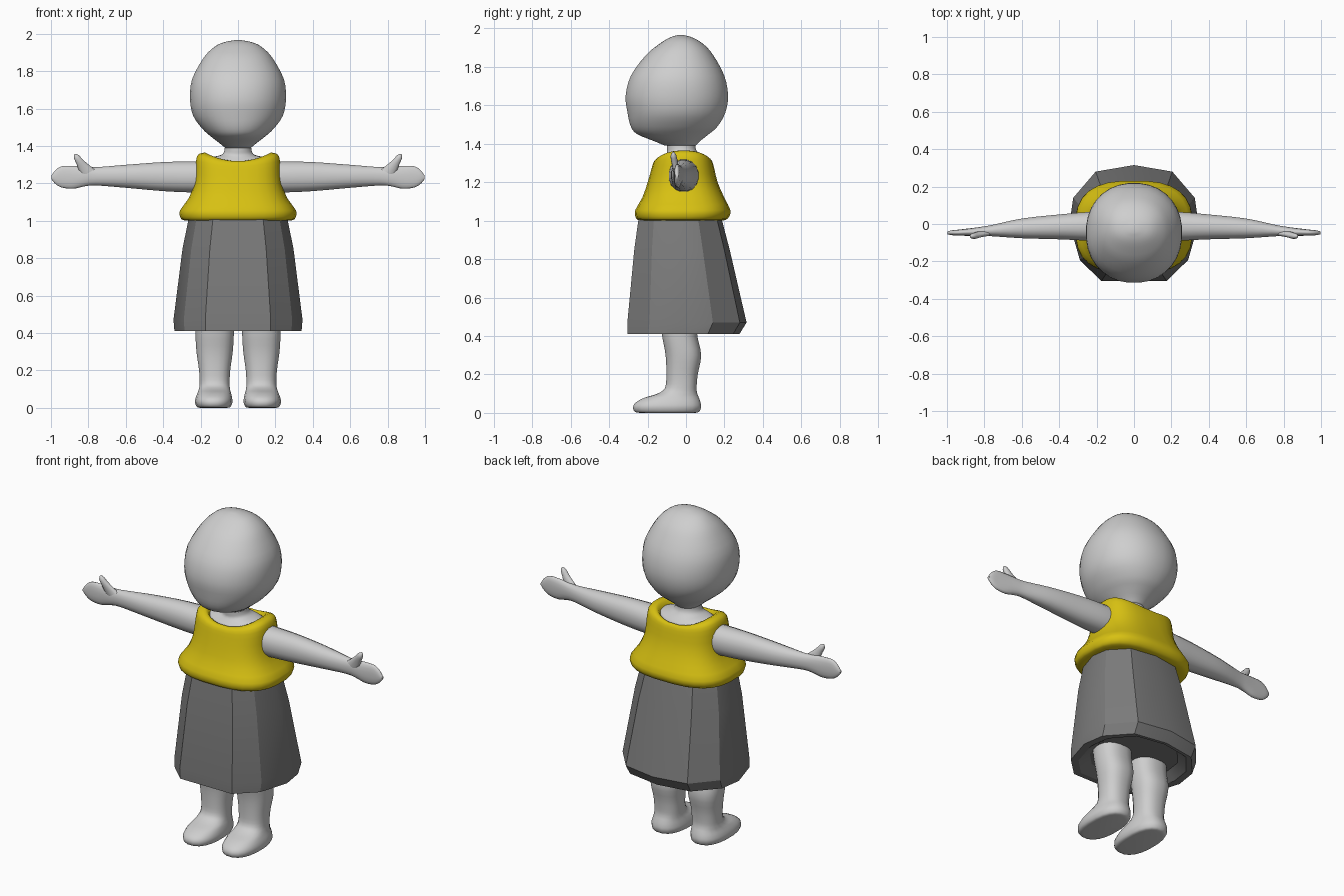
import bpy, bmesh, math
from mathutils import Vector


def material(name, rgb):
    m = bpy.data.materials.new(name)
    m.diffuse_color = (*rgb, 1)
    return m


SKIN = material("light_grey", (0.62, 0.62, 0.62))
YELLOW = material("yellow", (0.68, 0.53, 0.006))
GREY = material("dark_grey", (0.2, 0.2, 0.2))


def smooth_keys(keys, steps):
    """Catmull-Rom interpolation between rows of key numbers."""
    out = []
    for i in range(len(keys) - 1):
        rows = [keys[max(i - 1, 0)], keys[i], keys[i + 1], keys[min(i + 2, len(keys) - 1)]]
        for s in range(steps):
            t = s / steps
            out.append([0.5 * (2 * b + (c - a) * t + (2 * a - 5 * b + 4 * c - d) * t * t
                               + (3 * b - a - 3 * c + d) * t ** 3) for a, b, c, d in zip(*rows)])
    return out + [list(keys[-1])]


def oval(n, power):
    """Unit superellipse outline."""
    pts = []
    for i in range(n):
        a = 2 * math.pi * (i + 0.5) / n
        c, s = math.cos(a), math.sin(a)
        pts.append((math.copysign(abs(c) ** (2 / power), c), math.copysign(abs(s) ** (2 / power), s)))
    return pts


def loft(name, rings, mat, mirror=False, angle=60):
    """Skin a closed surface over a list of rings."""
    bm = bmesh.new()
    rows = [[bm.verts.new(p) for p in ring] for ring in rings]
    n = len(rows[0])
    for a, b in zip(rows, rows[1:]):
        for i in range(n):
            j = (i + 1) % n
            bm.faces.new((a[i], a[j], b[j], b[i]))
    bm.faces.new(rows[0])
    bm.faces.new(rows[-1])
    bmesh.ops.recalc_face_normals(bm, faces=bm.faces)
    me = bpy.data.meshes.new(name)
    bm.to_mesh(me)
    bm.free()
    me.materials.append(mat)
    ob = bpy.data.objects.new(name, me)
    bpy.context.collection.objects.link(ob)
    if mirror:
        ob.modifiers.new("mirror", "MIRROR").use_mirror_merge = False
    bpy.ops.object.select_all(action="DESELECT")
    ob.select_set(True)
    bpy.context.view_layer.objects.active = ob
    bpy.ops.object.shade_smooth_by_angle(angle=math.radians(angle))
    return ob


def upright(keys, n=24, power=2.0, steps=3):
    """Rings stacked in z; key = z, centre x, half width, front y, back y, rise toward the sides."""
    rings = []
    for z, cx, hx, yf, yb, rise in smooth_keys(keys, steps):
        rings.append([Vector((cx + u * hx, (yf + yb) / 2 + v * (yb - yf) / 2, z + rise * u * u))
                      for u, v in oval(n, power)])
    return rings


def sideways(keys, n=16, steps=3):
    """Rings stacked in x; key = x, low z, high z, front y, back y."""
    rings = []
    for x, z0, z1, yf, yb in smooth_keys(keys, steps):
        rings.append([Vector((x, (yf + yb) / 2 + u * (yb - yf) / 2, (z0 + z1) / 2 + v * (z1 - z0) / 2))
                      for u, v in oval(n, 2.2)])
    return rings


# Head
loft("head", upright([
    (1.39, 0, 0.07, -0.11, 0.05, 0), (1.415, 0, 0.10, -0.17, 0.075, 0),
    (1.45, 0, 0.145, -0.255, 0.12, 0), (1.49, 0, 0.19, -0.288, 0.165, 0),
    (1.56, 0, 0.24, -0.305, 0.205, 0), (1.65, 0, 0.258, -0.315, 0.22, 0),
    (1.755, 0, 0.247, -0.287, 0.20, 0), (1.86, 0, 0.192, -0.21, 0.143, 0),
    (1.915, 0, 0.145, -0.145, 0.095, 0), (1.95, 0, 0.09, -0.09, 0.04, 0),
    (1.965, 0, 0.02, -0.045, -0.01, 0)], n=32, power=2.15), SKIN)

# Neck and upper chest
loft("neck", upright([
    (1.22, 0, 0.17, -0.14, 0.11, 0), (1.30, 0, 0.165, -0.135, 0.11, 0.02),
    (1.33, 0, 0.14, -0.115, 0.09, 0.01), (1.352, 0, 0.09, -0.10, 0.065, 0),
    (1.38, 0, 0.072, -0.10, 0.05, 0), (1.45, 0, 0.072, -0.10, 0.05, 0)]), SKIN)

# Sleeveless top with flared hem and raised shoulders
loft("top", upright([
    (1.00, 0, 0.24, -0.21, 0.17, 0), (1.003, 0, 0.295, -0.25, 0.205, 0),
    (1.02, 0, 0.31, -0.264, 0.225, 0), (1.055, 0, 0.312, -0.265, 0.232, 0),
    (1.12, 0, 0.265, -0.228, 0.20, 0), (1.20, 0, 0.235, -0.20, 0.165, 0),
    (1.27, 0, 0.228, -0.18, 0.148, 0.02), (1.305, 0, 0.22, -0.168, 0.138, 0.04),
    (1.318, 0, 0.195, -0.15, 0.125, 0.045), (1.312, 0, 0.16, -0.13, 0.108, 0.045),
    (1.27, 0, 0.14, -0.115, 0.09, 0.03)], n=28, power=2.7, steps=2), YELLOW)

# Faceted skirt
half = [(0.175, -0.305), (0.29, -0.19), (0.345, 0.0), (0.325, 0.14), (0.205, 0.28)]
outline = half + [(0, 0.315)] + [(-x, y) for x, y in reversed(half)]
skirt = []
for z, sx, sy, dy in [(0.45, 0.7, 0.7, 0), (0.41, 0.86, 0.86, -0.01), (0.41, 0.985, 0.94, -0.018),
                      (0.47, 1, 1, 0), (0.85, 0.86, 0.80, -0.025), (1.02, 0.76, 0.69, -0.035)]:
    skirt.append([Vector((x * sx, y * sy + dy, z)) for x, y in outline])
loft("skirt", skirt, GREY, angle=27)

# Arms with flat hands
loft("arm", sideways([
    (0.14, 1.15, 1.32, -0.09, 0.065), (0.25, 1.15, 1.318, -0.09, 0.065),
    (0.40, 1.157, 1.315, -0.083, 0.052), (0.60, 1.175, 1.30, -0.077, 0.03),
    (0.76, 1.188, 1.287, -0.066, -0.005), (0.82, 1.183, 1.29, -0.066, -0.015),
    (0.88, 1.17, 1.294, -0.064, -0.023), (0.94, 1.176, 1.293, -0.062, -0.03),
    (0.975, 1.195, 1.272, -0.06, -0.034), (0.998, 1.222, 1.24, -0.055, -0.04)]), SKIN, mirror=True)

# Thumbs, leaning outward from the hand
thumb = []
for x, y, z, r in smooth_keys([(0.80, -0.05, 1.255, 0.035), (0.825, -0.055, 1.285, 0.027),
                               (0.848, -0.062, 1.318, 0.018), (0.864, -0.065, 1.342, 0.014),
                               (0.872, -0.065, 1.356, 0.004)], 2):
    thumb.append([Vector((x + u * r, y + v * min(r, 0.017), z - u * r * 0.6)) for u, v in oval(10, 2)])
loft("thumb", thumb, SKIN, mirror=True)

# Legs and feet
loft("leg", upright([
    (0.0, 0.13, 0.075, -0.24, 0.05, 0), (0.006, 0.13, 0.092, -0.268, 0.07, 0),
    (0.03, 0.13, 0.101, -0.277, 0.08, 0), (0.055, 0.129, 0.098, -0.262, 0.077, 0),
    (0.08, 0.127, 0.09, -0.215, 0.068, 0), (0.10, 0.126, 0.084, -0.15, 0.06, 0),
    (0.13, 0.125, 0.081, -0.11, 0.056, 0), (0.20, 0.125, 0.084, -0.103, 0.062, 0),
    (0.30, 0.125, 0.098, -0.107, 0.08, 0), (0.40, 0.125, 0.104, -0.125, 0.06, 0),
    (0.50, 0.125, 0.106, -0.135, 0.055, 0)], n=20, power=2.4), SKIN, mirror=True)
